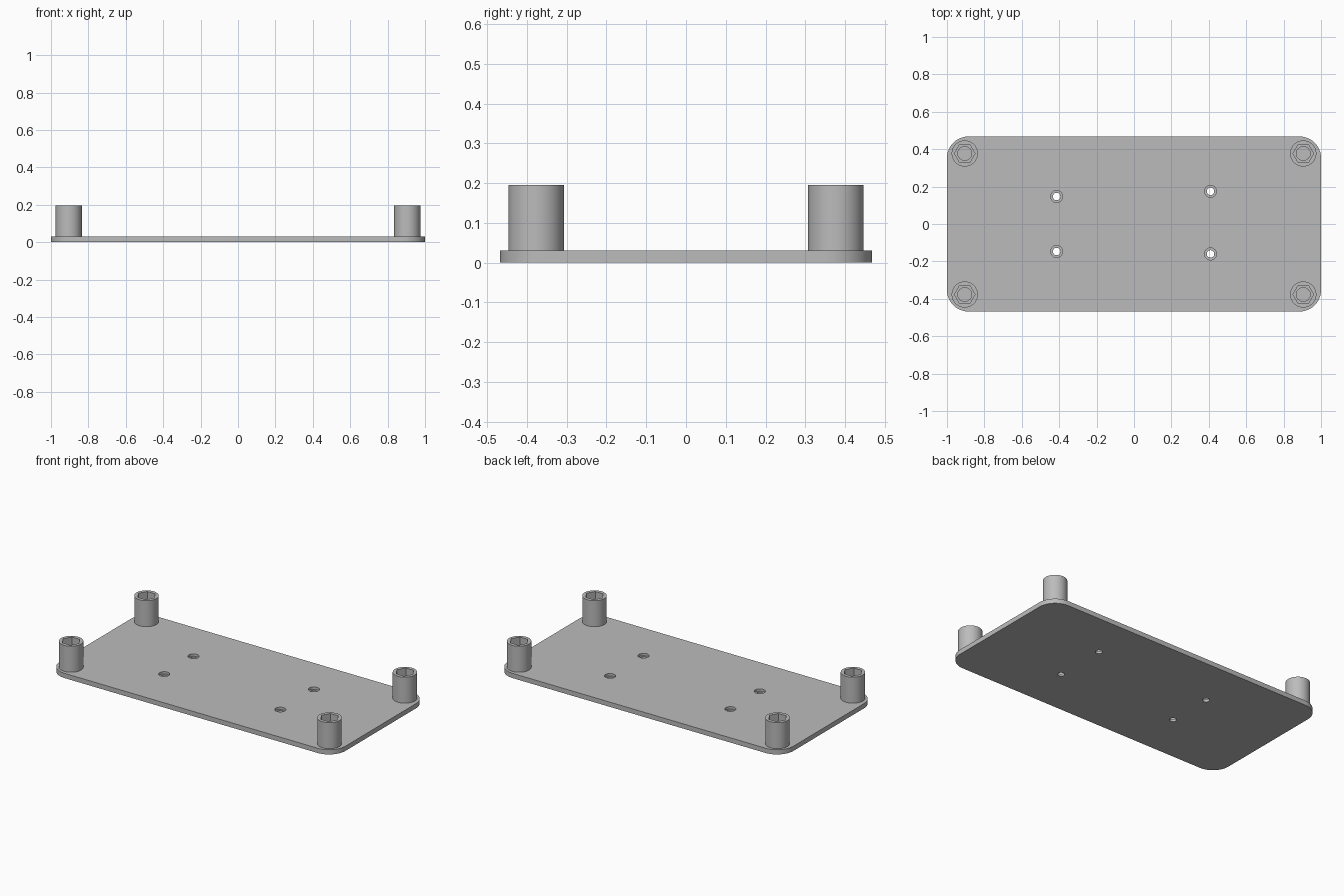
import bpy
import bmesh
from math import cos, sin, pi, radians

cube = bpy.data.objects.get("Cube")
if cube:
    bpy.data.objects.remove(cube, do_unlink=True)

GREY = (0.5, 0.5, 0.5, 1)
grey = bpy.data.materials.new("plain grey")
grey.use_nodes = True
grey.diffuse_color = GREY
grey.node_tree.nodes["Principled BSDF"].inputs["Base Color"].default_value = GREY

SEGMENTS = 48
THICK = 0.03


def finish(name, bm, location=(0, 0, 0)):
    bmesh.ops.recalc_face_normals(bm, faces=bm.faces)
    mesh = bpy.data.meshes.new(name)
    bm.to_mesh(mesh)
    bm.free()
    mesh.materials.append(grey)
    obj = bpy.data.objects.new(name, mesh)
    obj.location = location
    bpy.context.collection.objects.link(obj)
    return obj


def smooth(obj):
    bpy.ops.object.select_all(action="DESELECT")
    obj.select_set(True)
    bpy.context.view_layer.objects.active = obj
    bpy.ops.object.shade_smooth_by_angle(angle=radians(30))


def round_at(radius):
    return lambda angle: radius


def hex_at(radius):
    # distance to a hexagon's edge in each direction
    return lambda angle: radius * cos(pi / 6) / cos(angle % (pi / 3) - pi / 6)


def turned(name, rings, location, hollow):
    """Stack rings of (shape, z); a hollow part joins its last ring to its first."""
    bm = bmesh.new()
    loops = []
    for shape, z in rings:
        loop = []
        for i in range(SEGMENTS):
            a = 2 * pi * i / SEGMENTS
            loop.append(bm.verts.new((shape(a) * cos(a), shape(a) * sin(a), z)))
        loops.append(loop)
    pairs = list(zip(loops, loops[1:]))
    if hollow:
        pairs.append((loops[-1], loops[0]))
    else:
        bm.faces.new(loops[0])
        bm.faces.new(loops[-1])
    for low, high in pairs:
        for i in range(SEGMENTS):
            j = (i + 1) % SEGMENTS
            bm.faces.new((low[i], low[j], high[j], high[i]))
    return finish(name, bm, location)


# Base plate with rounded corners
half_x, half_y, corner = 1.0, 0.468, 0.115
bm = bmesh.new()
outline = []
for quarter, (sx, sy) in enumerate(((1, 1), (-1, 1), (-1, -1), (1, -1))):
    for step in range(13):
        a = (quarter + step / 12) * pi / 2
        outline.append(bm.verts.new((sx * (half_x - corner) + corner * cos(a),
                                     sy * (half_y - corner) + corner * sin(a), 0)))
base = bm.faces.new(outline)
top = bmesh.ops.extrude_face_region(bm, geom=[base])["geom"]
bmesh.ops.translate(bm, vec=(0, 0, THICK),
                    verts=[v for v in top if isinstance(v, bmesh.types.BMVert)])
plate = finish("base_plate", bm)

# Stepped screw holes cut through the plate
bpy.context.view_layer.objects.active = plate
for x, y in ((-0.414, 0.147), (-0.414, -0.147), (0.409, 0.175), (0.409, -0.16)):
    cutter = turned("screw_hole_cutter",
                    ((round_at(0.02), -0.02), (round_at(0.02), THICK / 2),
                     (round_at(0.032), THICK / 2), (round_at(0.032), THICK + 0.02)),
                    (x, y, 0), hollow=False)
    cutter.hide_render = True
    cut = plate.modifiers.new("screw_hole", "BOOLEAN")
    cut.operation = "DIFFERENCE"
    cut.solver = "EXACT"
    cut.object = cutter
    bpy.ops.object.modifier_apply(modifier=cut.name)
    bpy.data.objects.remove(cutter, do_unlink=True)
smooth(plate)

# Corner posts, each with a hexagonal nut pocket above a round bore
post_top, pocket_floor, sunk = 0.195, 0.135, 0.02
for side, sx in (("left", 1), ("right", -1)):
    for end, sy in (("front", -1), ("back", 1)):
        smooth(turned(f"{end}_{side}_post",
                      ((round_at(0.07), sunk), (round_at(0.07), post_top),
                       (hex_at(0.055), post_top), (hex_at(0.055), pocket_floor),
                       (round_at(0.037), pocket_floor), (round_at(0.037), sunk)),
                      (sx * 0.905, sy * 0.377, 0), hollow=True))
